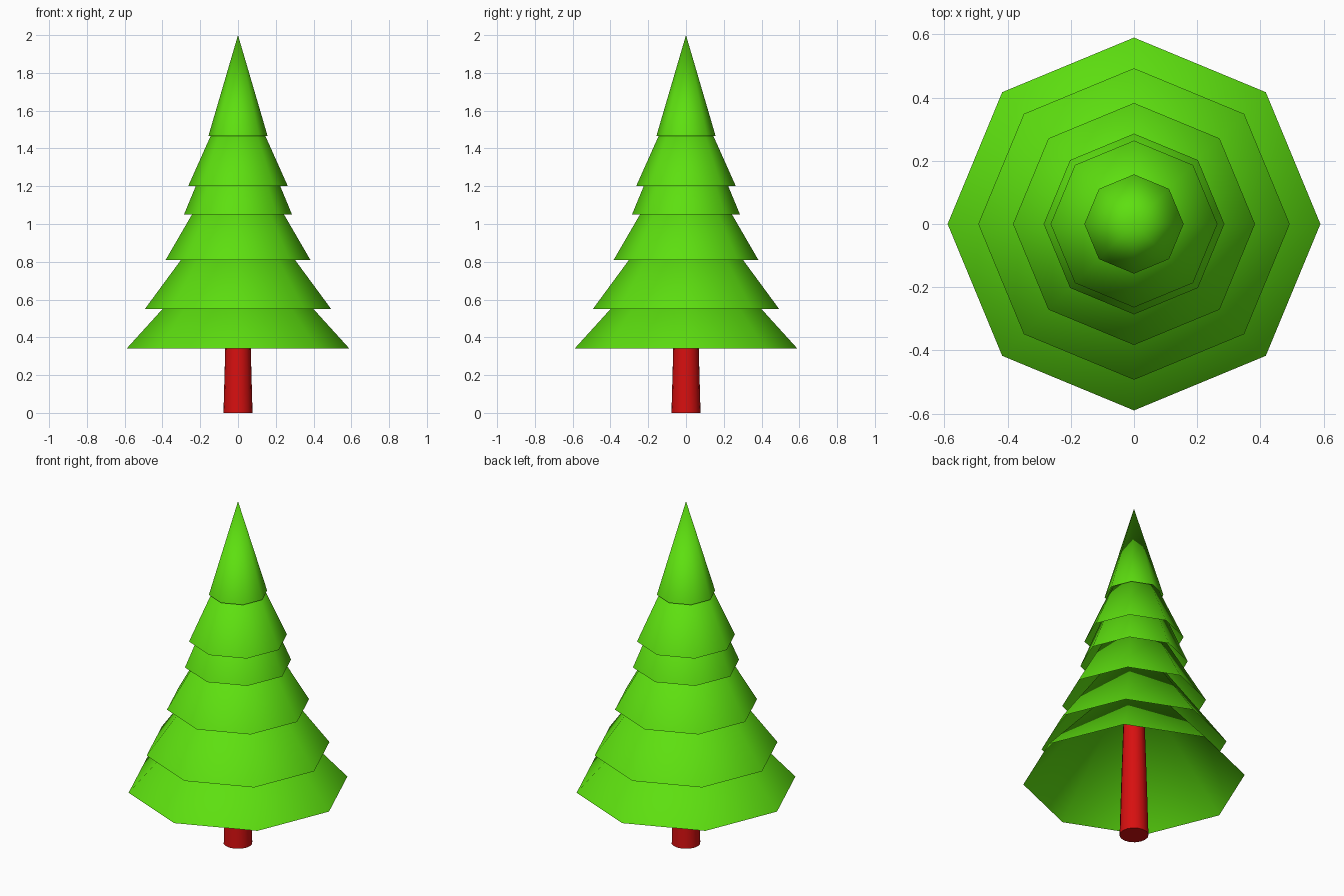
import bpy, bmesh, math

if "Cube" in bpy.data.objects:
    bpy.data.objects.remove(bpy.data.objects["Cube"])


def material(name, color):
    m = bpy.data.materials.new(name)
    m.diffuse_color = (*color, 1)
    m.use_nodes = True
    m.node_tree.nodes["Principled BSDF"].inputs["Base Color"].default_value = m.diffuse_color
    return m


def lathe(name, profile, sides, mat, cap_bottom=False):
    """Revolve (radius, z) points; a zero radius closes to one point."""
    bm = bmesh.new()
    rings = []
    for r, z in profile:
        n = sides if r else 1
        rings.append([bm.verts.new((r * math.cos(2 * math.pi * i / sides),
                                    r * math.sin(2 * math.pi * i / sides), z))
                      for i in range(n)])
    for low, high in zip(rings, rings[1:]):
        for i in range(sides):
            j = (i + 1) % sides
            if len(high) == 1:
                bm.faces.new((low[i], low[j], high[0]))
            else:
                bm.faces.new((low[i], low[j], high[j], high[i]))
    for f in bm.faces:
        f.smooth = True
    if cap_bottom:
        bm.faces.new(rings[0][::-1])
    me = bpy.data.meshes.new(name)
    bm.to_mesh(me)
    bm.free()
    me.materials.append(mat)
    ob = bpy.data.objects.new(name, me)
    bpy.context.collection.objects.link(ob)
    return ob


green = material("needles", (0.11, 0.74, 0.005))
red = material("bark", (0.68, 0.005, 0.005))

# Tapered round trunk running up inside the branches
trunk = lathe("trunk", [(0.077, 0), (0.067, 0.36), (0.05, 0.9)], 16, red, True)
bpy.context.view_layer.objects.active = trunk
trunk.select_set(True)
bpy.ops.object.shade_smooth_by_angle(angle=math.radians(40))

# Six open eight-sided cones: rim radius, rim height, tip height
tiers = [(0.59, 0.34, 0.99), (0.493, 0.55, 1.22), (0.383, 0.81, 1.47),
         (0.286, 1.05, 1.74), (0.264, 1.20, 1.79), (0.157, 1.465, 2.0)]
for k, (r, z, tip) in enumerate(tiers, 1):
    lathe(f"branch_tier_{k}", [(r, z), (0, tip)], 8, green)
